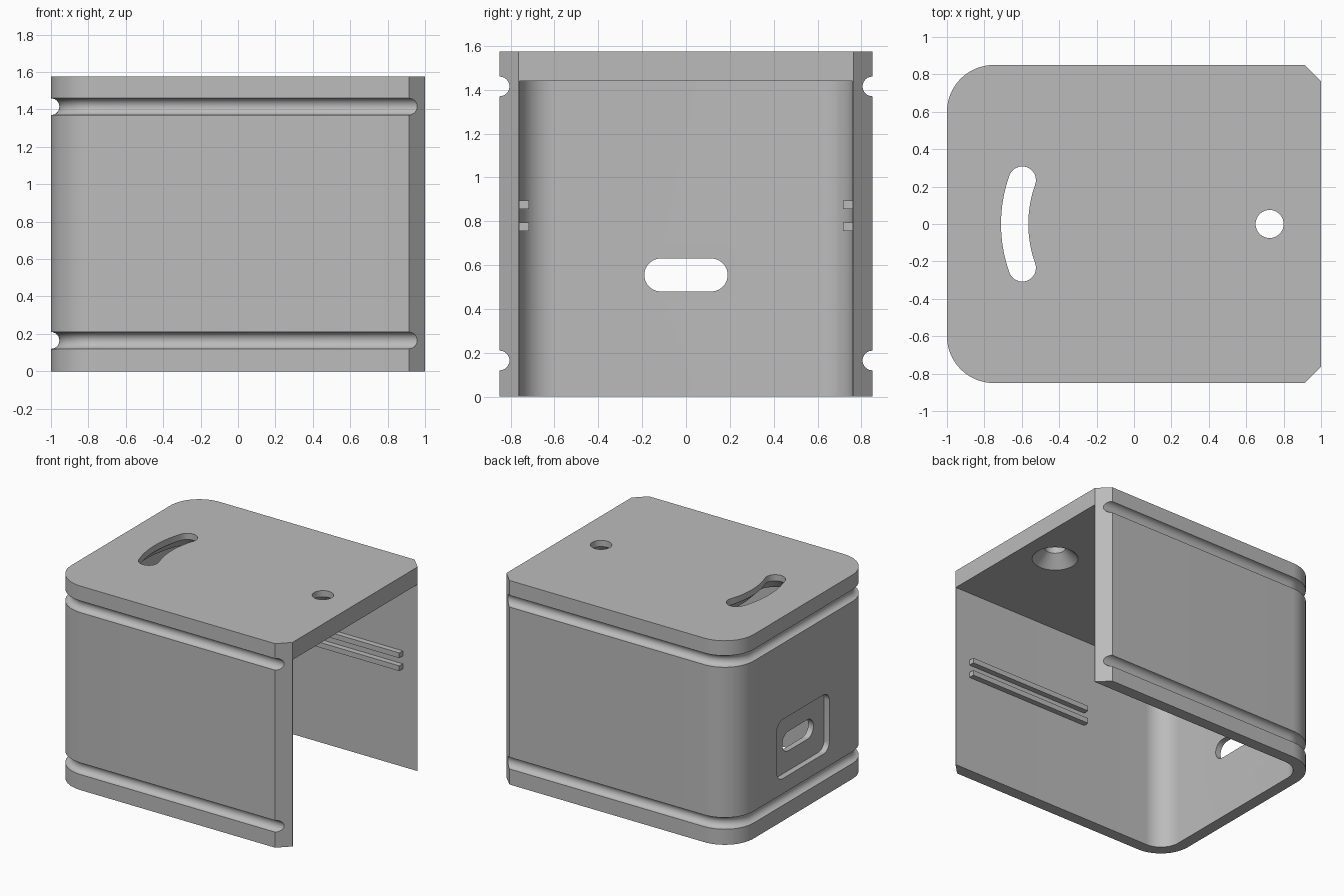
import bpy, bmesh, math
from mathutils import Vector

default = bpy.data.objects.get("Cube")
if default:
    bpy.data.objects.remove(default, do_unlink=True)

grey = bpy.data.materials.new("plain grey")
grey.use_nodes = True
grey.diffuse_color = (0.5, 0.5, 0.5, 1)
grey.node_tree.nodes["Principled BSDF"].inputs["Base Color"].default_value = grey.diffuse_color

HEIGHT, HALF_DEPTH, WALL, CEILING = 1.575, 0.85, 0.09, 1.44
CORNER = 0.25


def loft(name, rings):
    """Closed solid through a list of rings with equal point counts."""
    bm = bmesh.new()
    rows = [[bm.verts.new(p) for p in ring] for ring in rings]
    n = len(rows[0])
    for a, b in zip(rows, rows[1:]):
        for i in range(n):
            j = (i + 1) % n
            bm.faces.new((a[i], a[j], b[j], b[i]))
    bm.faces.new(rows[0])
    bm.faces.new(rows[-1])
    bmesh.ops.recalc_face_normals(bm, faces=bm.faces)
    mesh = bpy.data.meshes.new(name)
    bm.to_mesh(mesh)
    bm.free()
    mesh.materials.append(grey)
    obj = bpy.data.objects.new(name, mesh)
    bpy.context.collection.objects.link(obj)
    return obj


def at_z(points, z):
    return [(x, y, z) for x, y in points]


def arc(cx, cy, r, start, end, steps=16):
    angles = [math.radians(start + (end - start) * i / steps) for i in range(steps + 1)]
    return [(cx + r * math.cos(a), cy + r * math.sin(a)) for a in angles]


def wall_path(inset):
    """Rounded corners of the U-shaped wall, from the back round to the front."""
    r = CORNER - inset
    cx, cy = CORNER - 1, HALF_DEPTH - CORNER
    return arc(cx, cy, r, 90, 180) + arc(cx, -cy, r, 180, 270)


def rounded_rect(hw, hh, r):
    pts = []
    for k, (sx, sy) in enumerate([(1, 1), (-1, 1), (-1, -1), (1, -1)]):
        pts += arc(sx * (hw - r), sy * (hh - r), r, 90 * k, 90 * k + 90, 10)
    return pts


def curved_slot(r):
    """Slot bent along an arc, with round ends of radius r."""
    cx, bend, half = 0.062, 0.7, 19.6
    lo, hi = 180 - half, 180 + half
    ends = [(cx + bend * math.cos(math.radians(a)), bend * math.sin(math.radians(a)))
            for a in (lo, hi)]
    return (arc(cx, 0, bend + r, lo, hi) + arc(*ends[1], r, hi, hi + 180)
            + arc(cx, 0, bend - r, hi, lo) + arc(*ends[0], r, lo + 180, lo + 360))


def countersunk(name, outline, r):
    """Cutter that is straight at the top and flares below."""
    flare = 0.087
    return loft(name, [at_z(outline(r + flare), CEILING - 0.05),
                       at_z(outline(r + flare), CEILING),
                       at_z(outline(r), CEILING + flare),
                       at_z(outline(r), HEIGHT + 0.1)])


def cut(target, cutter):
    mod = target.modifiers.new("cut", "BOOLEAN")
    mod.operation = "DIFFERENCE"
    mod.solver = "EXACT"
    mod.object = cutter
    bpy.context.view_layer.objects.active = target
    bpy.ops.object.modifier_apply(modifier=mod.name)
    bpy.data.objects.remove(cutter, do_unlink=True)


# Outer body with rounded corners at one end and chamfers at the open end
chamfer = 0.087
outline = wall_path(0) + [(1 - chamfer, -HALF_DEPTH), (1, chamfer - HALF_DEPTH),
                          (1, HALF_DEPTH - chamfer), (1 - chamfer, HALF_DEPTH)]
cover = loft("cover", [at_z(outline, 0), at_z(outline, HEIGHT)])

# Hollow, open below and at the +x end
inner_y = HALF_DEPTH - WALL
cavity = wall_path(WALL) + [(1.2, -inner_y), (1.2, inner_y)]
cut(cover, loft("cavity", [at_z(cavity, -0.2), at_z(cavity, CEILING)]))

# Half-round grooves around the wall
path = [(1.2, HALF_DEPTH)] + wall_path(0) + [(1.2, -HALF_DEPTH)]
corner_centre = HALF_DEPTH - CORNER
for z in (0.165, 1.415):
    rings = []
    for x, y in path:
        side = 1 if y > 0 else -1
        out = Vector((min(x - CORNER + 1, 0), y - side * corner_centre, 0)).normalized()
        rings.append([Vector((x, y, z)) + out * u + Vector((0, 0, v))
                      for u, v in arc(0, 0, 0.045, 0, 345, 23)])
    cut(cover, loft("groove", rings))

# Round screw hole and curved adjustment slot in the top
cut(cover, countersunk("hole", lambda r: arc(0.725, 0, r, 0, 350, 35), 0.075))
cut(cover, countersunk("slot", curved_slot, 0.073))

# Recessed pocket with a cable opening in the end wall
for hw, hh, r, x0, x1, zc in ((0.32, 0.228, 0.07, -1.1, -0.955, 0.555),
                              (0.19, 0.075, 0.0749, -1.1, -0.8, 0.555)):
    shape = rounded_rect(hw, hh, r)
    cut(cover, loft("opening", [[(x, y, zc + z) for y, z in shape] for x in (x0, x1)]))

bpy.ops.object.select_all(action="DESELECT")
cover.select_set(True)
bpy.context.view_layer.objects.active = cover
bpy.ops.object.shade_smooth_by_angle(angle=math.radians(30))

# Pairs of guide rails on the inner side walls
for side, label in ((1, "back"), (-1, "front")):
    for z, level in ((0.775, "lower"), (0.875, "upper")):
        ya, yb = side * (inner_y + 0.01), side * (inner_y - 0.043)
        base = [(-0.18, ya), (0.875, ya), (0.875, yb), (-0.18, yb)]
        loft(f"{label}_{level}_rail", [at_z(base, z - 0.02), at_z(base, z + 0.02)])
